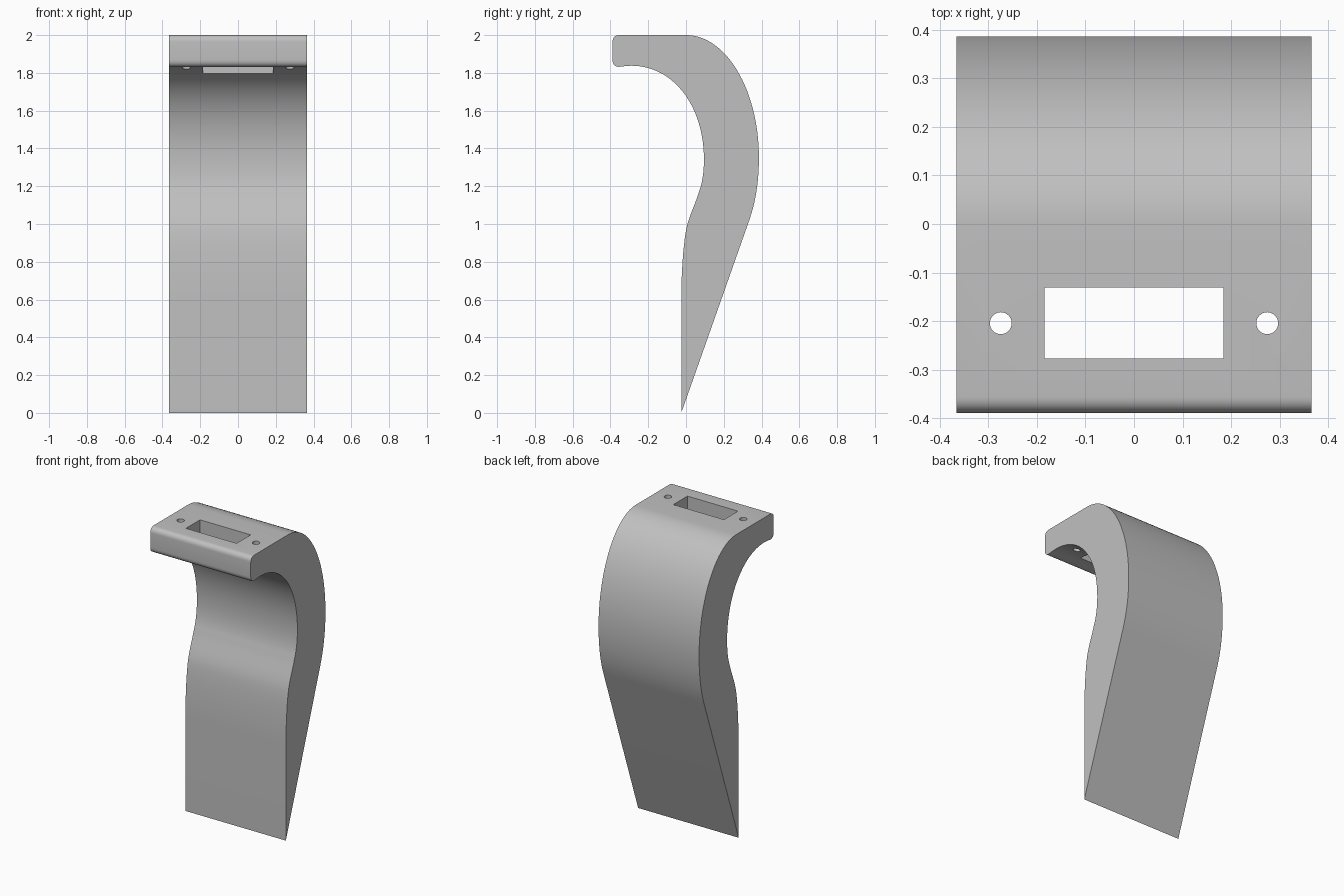
import bpy, bmesh, math
from mathutils import Vector
from mathutils.geometry import interpolate_bezier

cube = bpy.data.objects.get("Cube")
if cube:
    bpy.data.objects.remove(cube, do_unlink=True)

HALF_WIDTH = 0.365

grey = bpy.data.materials.new("plain grey")
grey.use_nodes = True
grey.diffuse_color = (0.53, 0.53, 0.53, 1)
grey.node_tree.nodes["Principled BSDF"].inputs["Base Color"].default_value = grey.diffuse_color


def curve(profile, h1, h2, end, steps):
    """Continue the side profile (y, z) with a bezier from its last point."""
    pts = interpolate_bezier(*[Vector(p) for p in (profile[-1], h1, h2, end)], steps + 1)
    profile.extend((p.x, p.y) for p in pts[1:])


def make_object(name, bm):
    bmesh.ops.recalc_face_normals(bm, faces=bm.faces)
    mesh = bpy.data.meshes.new(name)
    bm.to_mesh(mesh)
    bm.free()
    mesh.materials.append(grey)
    obj = bpy.data.objects.new(name, mesh)
    bpy.context.collection.objects.link(obj)
    return obj


# Side profile: wedge tip, inner curve, rounded lip, flat top, outer curve
side = [(-0.025, 0.0), (-0.025, 0.63)]
curve(side, (-0.023, 0.78), (-0.01, 0.94), (0.008, 1.0), 10)
curve(side, (0.025, 1.06), (0.05, 1.11), (0.065, 1.16), 8)
curve(side, (0.085, 1.21), (0.095, 1.27), (0.095, 1.34), 8)
curve(side, (0.095, 1.63), (-0.07, 1.838), (-0.29, 1.838), 28)
curve(side, (-0.31, 1.838), (-0.33, 1.835), (-0.355, 1.832), 3)
curve(side, (-0.378, 1.832), (-0.389, 1.848), (-0.389, 1.87), 7)
side.append((-0.389, 1.965))
curve(side, (-0.389, 1.985), (-0.376, 2.0), (-0.355, 2.0), 7)
side.append((0.0, 2.0))
curve(side, (0.213, 2.0), (0.386, 1.71), (0.386, 1.35), 30)
curve(side, (0.386, 1.23), (0.37, 1.12), (0.335, 1.02), 10)

# Hooked body, extruded across the width
bm = bmesh.new()
face = bm.faces.new([bm.verts.new((-HALF_WIDTH, y, z)) for y, z in side])
ext = bmesh.ops.extrude_face_region(bm, geom=[face])
moved = [v for v in ext["geom"] if isinstance(v, bmesh.types.BMVert)]
bmesh.ops.translate(bm, vec=(2 * HALF_WIDTH, 0, 0), verts=moved)
body = make_object("hooked_body", bm)


# Cutters for the slot and the two screw holes
cutters = []
bm = bmesh.new()
bmesh.ops.create_cube(bm, size=1)
bmesh.ops.scale(bm, vec=(0.368, 0.146, 0.6), verts=bm.verts)
bmesh.ops.translate(bm, vec=(0, -0.204, 1.9), verts=bm.verts)
cutters.append(make_object("slot_cutter", bm))

for label, sign in (("left", 1), ("right", -1)):
    bm = bmesh.new()
    bmesh.ops.create_cone(bm, cap_ends=True, segments=32, radius1=0.0225, radius2=0.0225, depth=0.6)
    bmesh.ops.translate(bm, vec=(sign * 0.274, -0.204, 1.9), verts=bm.verts)
    cutters.append(make_object(label + "_hole_cutter", bm))

bpy.ops.object.select_all(action="DESELECT")
body.select_set(True)
bpy.context.view_layer.objects.active = body
for cutter in cutters:
    cutter.hide_render = True
    mod = body.modifiers.new(cutter.name, "BOOLEAN")
    mod.operation = "DIFFERENCE"
    mod.solver = "EXACT"
    mod.object = cutter
    bpy.ops.object.modifier_apply(modifier=mod.name)
    bpy.data.objects.remove(cutter, do_unlink=True)

bpy.ops.object.shade_smooth_by_angle(angle=math.radians(30))
